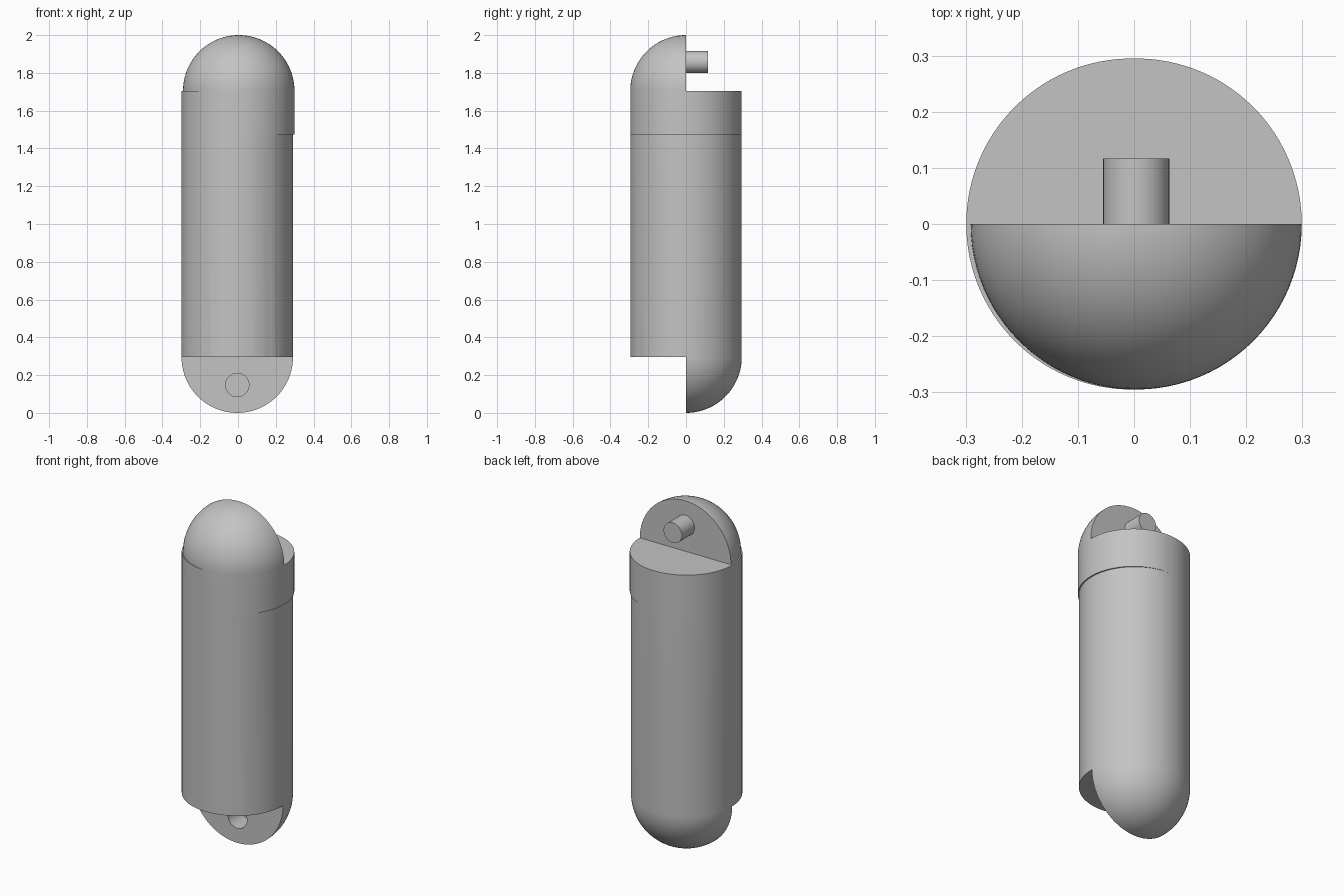
import bpy, bmesh
from math import sin, cos, pi, radians
from mathutils import Matrix, Vector

cube = bpy.data.objects.get("Cube")
if cube:
    bpy.data.objects.remove(cube)

R = 0.295          # body radius
SHIFT = 0.004      # sideways offset of each half
LOW, HIGH = R, 2 - R
SEGMENTS = 96

grey = bpy.data.materials.new("plain grey")
grey.use_nodes = True
grey.diffuse_color = (0.55, 0.55, 0.55, 1)
grey.node_tree.nodes["Principled BSDF"].inputs["Base Color"].default_value = grey.diffuse_color


def make_object(name, bm):
    bmesh.ops.recalc_face_normals(bm, faces=bm.faces)
    mesh = bpy.data.meshes.new(name)
    bm.to_mesh(mesh)
    bm.free()
    mesh.materials.append(grey)
    obj = bpy.data.objects.new(name, mesh)
    bpy.context.collection.objects.link(obj)
    return obj


def domed_cylinder(name, x, flat_z, dome_z, sign):
    """Lathe a cylinder with one flat end and one hemispherical end."""
    bm = bmesh.new()
    profile = [(0, flat_z), (R, flat_z)]
    steps = 24
    for i in range(steps + 1):
        a = pi / 2 * i / steps
        profile.append((R * cos(a), dome_z + sign * R * sin(a)))
    verts = [bm.verts.new((r, 0, z)) for r, z in profile]
    edges = [bm.edges.new(pair) for pair in zip(verts, verts[1:])]
    bmesh.ops.spin(bm, geom=verts + edges, cent=(0, 0, 0), axis=(0, 0, 1),
                   angle=2 * pi, steps=SEGMENTS, use_merge=False)
    bmesh.ops.remove_doubles(bm, verts=bm.verts, dist=0.0001)
    bmesh.ops.translate(bm, verts=bm.verts, vec=(x, 0, 0))
    return make_object(name, bm)


def box(name, low, high):
    low, high = Vector(low), Vector(high)
    bm = bmesh.new()
    bmesh.ops.create_cube(bm, size=1, matrix=Matrix.Translation((low + high) / 2)
                          @ Matrix.Diagonal((*(high - low), 1)))
    return make_object(name, bm)


def rod(name, x, z, radius, y0, y1):
    bm = bmesh.new()
    bmesh.ops.create_cone(bm, cap_ends=True, segments=48, radius1=radius,
                          radius2=radius, depth=y1 - y0,
                          matrix=Matrix.Translation((x, (y0 + y1) / 2, z))
                          @ Matrix.Rotation(pi / 2, 4, 'X'))
    return make_object(name, bm)


def subtract(obj, cutter):
    cutter.hide_render = True
    mod = obj.modifiers.new("cut", 'BOOLEAN')
    mod.operation = 'DIFFERENCE'
    mod.solver = 'EXACT'
    mod.object = cutter
    bpy.context.view_layer.objects.active = obj
    bpy.ops.object.modifier_apply(modifier=mod.name)
    bpy.data.objects.remove(cutter)


# Lower body: half dome at the bottom with a socket for a pin
lower = domed_cylinder("lower_body", -SHIFT, HIGH, LOW, -1)
subtract(lower, box("lower_notch", (-1, -1, -1), (1, 0, LOW)))
subtract(lower, rod("socket_cutter", -SHIFT, LOW / 2, 0.062, -0.1, 0.12))

# Upper sleeve: half dome on top, facing the other way
upper = domed_cylinder("upper_sleeve", SHIFT, 1.475, HIGH, 1)
subtract(upper, box("upper_notch", (-1, 0, HIGH), (1, 1, 3)))

# Connecting pin
pin = rod("pin", SHIFT, 2 - R / 2 + 0.005, 0.059, -0.02, 0.117)

for obj in (lower, upper, pin):
    bpy.ops.object.select_all(action='DESELECT')
    obj.select_set(True)
    bpy.context.view_layer.objects.active = obj
    bpy.ops.object.shade_smooth_by_angle(angle=radians(30))
